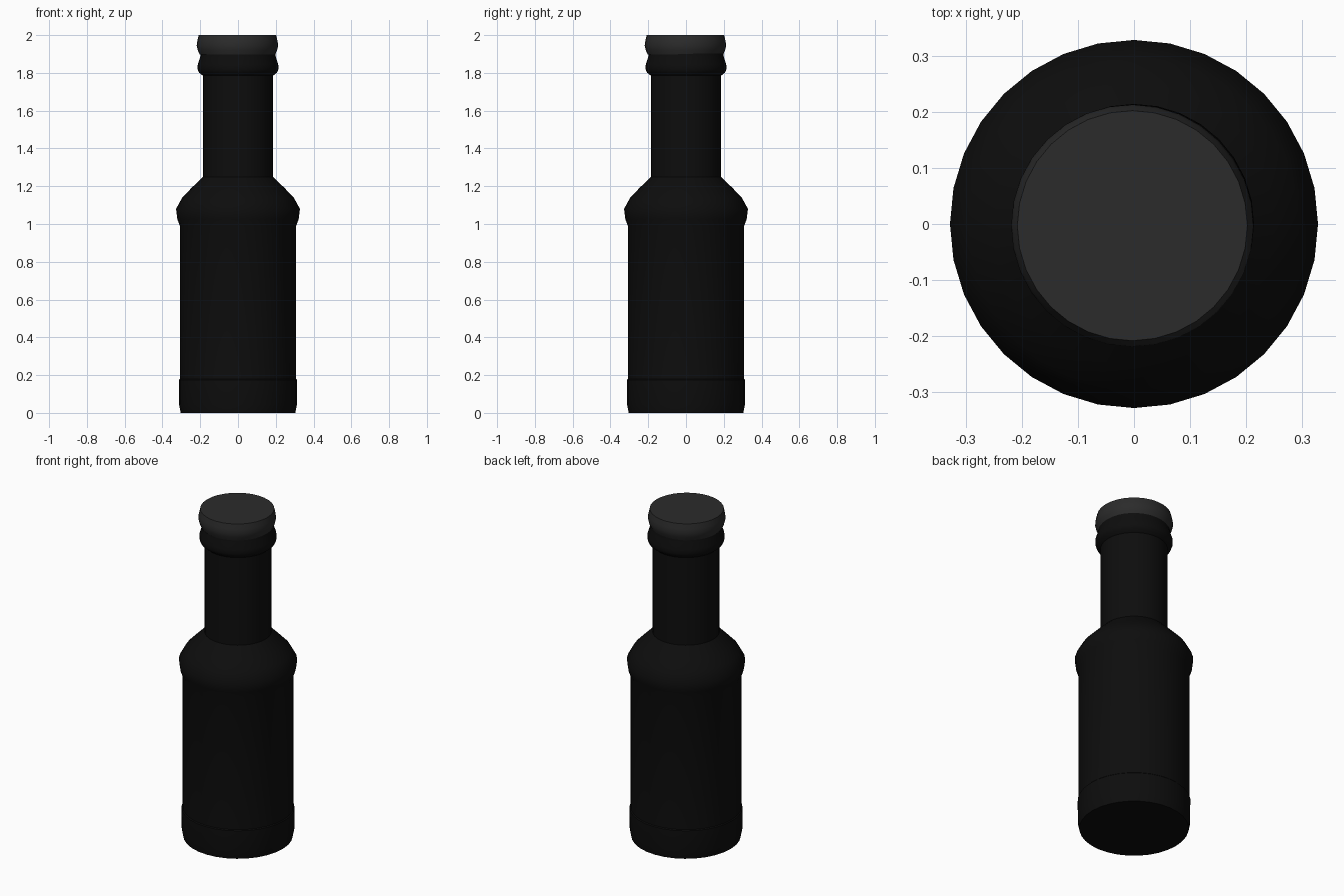
import bpy, bmesh, math

if "Cube" in bpy.data.objects:
    bpy.data.objects.remove(bpy.data.objects["Cube"])

SIDES = 32


def material(name, value):
    mat = bpy.data.materials.new(name)
    mat.diffuse_color = (value, value, value, 1)
    mat.use_nodes = True
    mat.node_tree.nodes["Principled BSDF"].inputs["Base Color"].default_value = mat.diffuse_color
    return mat


def lathe(name, profile, mat, offset=0.0):
    """Turn a (radius, height) profile around z and close both ends."""
    bm = bmesh.new()
    rings = []
    for r, z in profile:
        rings.append([bm.verts.new((r * math.cos(2 * math.pi * i / SIDES),
                                    r * math.sin(2 * math.pi * i / SIDES), z))
                      for i in range(SIDES)])
    for low, high in zip(rings, rings[1:]):
        for i in range(SIDES):
            j = (i + 1) % SIDES
            bm.faces.new((low[i], low[j], high[j], high[i]))
    bm.faces.new(rings[0][::-1])
    bm.faces.new(rings[-1])
    mesh = bpy.data.meshes.new(name)
    bm.to_mesh(mesh)
    bm.free()
    mesh.materials.append(mat)
    obj = bpy.data.objects.new(name, mesh)
    obj.location = (offset, offset, 0)
    bpy.context.collection.objects.link(obj)
    bpy.context.view_layer.objects.active = obj
    obj.select_set(True)
    bpy.ops.object.shade_smooth_by_angle(angle=math.radians(40))
    obj.select_set(False)
    return obj


glass = material("dark_glass", 0.004)
cap_grey = material("cap_grey", 0.024)

# Bottle: foot, straight body, shoulder bulge, neck and lip ring
lathe("bottle", [
    (0.303, 0.0), (0.312, 0.045), (0.313, 0.175), (0.308, 0.18),
    (0.308, 0.99), (0.321, 1.025), (0.328, 1.08), (0.295, 1.14),
    (0.25, 1.187), (0.186, 1.25), (0.186, 1.785), (0.207, 1.802),
    (0.214, 1.82), (0.213, 1.845), (0.200, 1.885), (0.198, 1.905),
], glass)

# Cap: shallow bulging disc on the lip
lathe("cap", [
    (0.200, 1.897), (0.210, 1.92), (0.216, 1.945), (0.212, 1.97), (0.205, 2.0),
], cap_grey, offset=-0.003)
